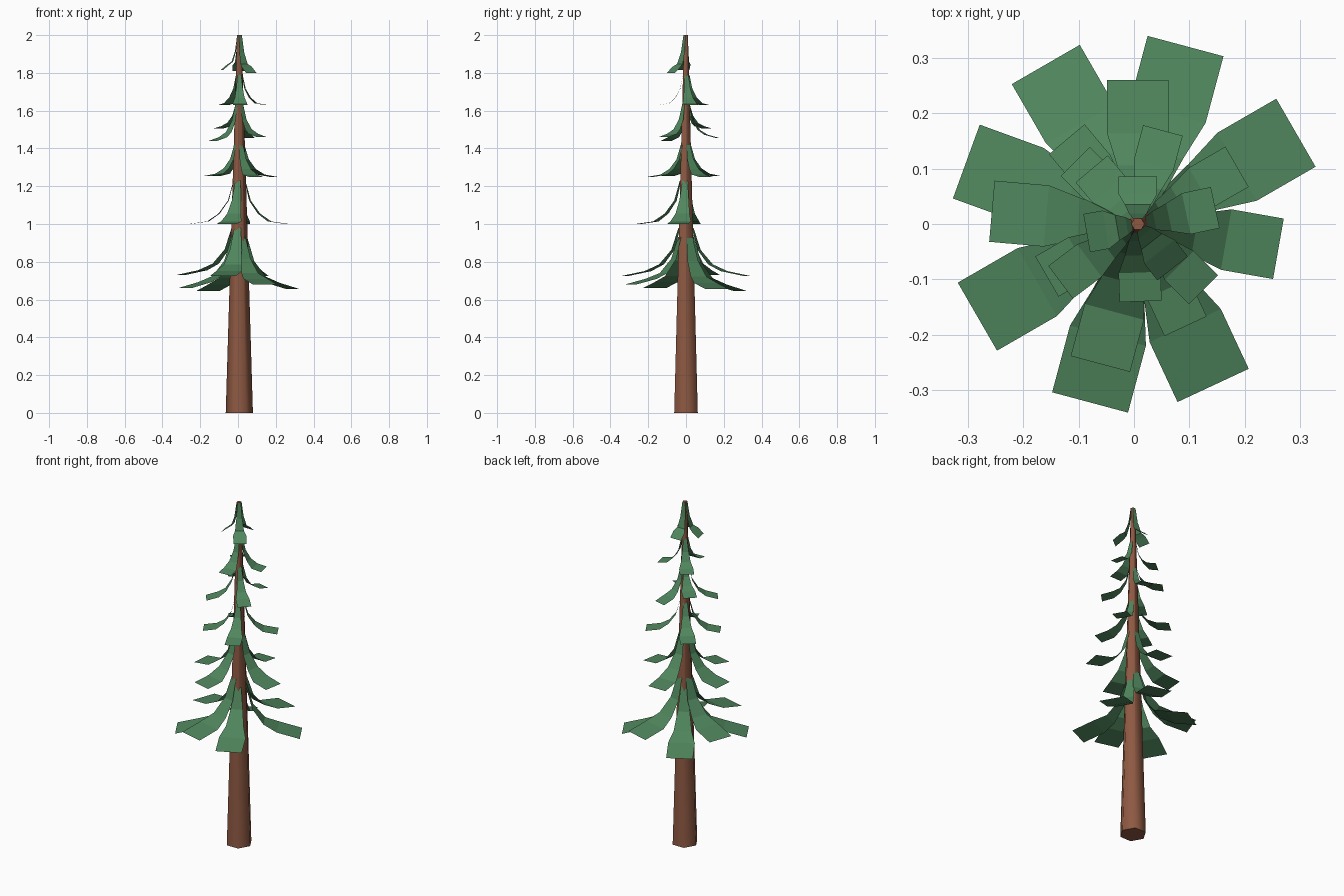
import bpy, bmesh
from math import cos, sin, pi, radians

if "Cube" in bpy.data.objects:
    bpy.data.objects.remove(bpy.data.objects["Cube"])

CX = 0.007  # trunk axis
R_BASE, R_TOP, HEIGHT = 0.072, 0.012, 2.0


def material(name, rgb):
    m = bpy.data.materials.new(name)
    m.diffuse_color = (*rgb, 1)
    m.use_nodes = True
    m.node_tree.nodes["Principled BSDF"].inputs["Base Color"].default_value = m.diffuse_color
    return m


def add_object(name, bm, mat):
    me = bpy.data.meshes.new(name)
    bm.to_mesh(me)
    bm.free()
    ob = bpy.data.objects.new(name, me)
    bpy.context.collection.objects.link(ob)
    me.materials.append(mat)
    return ob


bark = material("bark", (0.27, 0.10, 0.055))
needles = material("needles", (0.08, 0.24, 0.11))

# Trunk: tapered six-sided column with smooth sides
bm = bmesh.new()
rings = [[bm.verts.new((CX + r * cos(i * pi / 3), r * sin(i * pi / 3), z)) for i in range(6)]
         for r, z in ((R_BASE, 0), (R_TOP, HEIGHT))]
for i in range(6):
    j = (i + 1) % 6
    f = bm.faces.new((rings[0][i], rings[0][j], rings[1][j], rings[1][i]))
    f.smooth = True
bm.faces.new(rings[0][::-1])
bm.faces.new(rings[1])
trunk = add_object("trunk", bm, bark)
for e in trunk.data.edges:
    a, b = (trunk.data.vertices[v].co.z for v in e.vertices)
    e.use_edge_sharp = abs(a - b) < 1e-4


def branch(bm, angle, reach, z_top, z_tip, width, bend):
    """Drooping strip that flares outwards and widens towards the tip."""
    a = radians(angle)
    r0 = (R_BASE + (R_TOP - R_BASE) * z_top / HEIGHT) * 0.85
    profile = ((0, 0, 0.26), (0.12, 0.46, 0.46), (0.33, 0.76, 0.68),
               (0.58, bend, 1), (1, 1, 1))
    rows = []
    for t, drop, w in profile:
        r = r0 + (reach - r0) * t
        z = z_top + (z_tip - z_top) * drop
        rows.append([bm.verts.new((CX + r * cos(a) - s * sin(a), r * sin(a) + s * cos(a), z))
                     for s in (-w * width / 2, w * width / 2)])
    for p, q in zip(rows, rows[1:]):
        bm.faces.new((p[0], q[0], q[1], p[1]))


# Tiers: name, top z, tip width, bend drop, branches (angle, reach, tip z)
tiers = [
    ("tier_1", 0.93, 0.142, 0.88, ((30, 0.33, 0.655), (120, 0.333, 0.645),
                                   (210, 0.335, 0.66), (295, 0.322, 0.68))),
    ("tier_2", 0.98, 0.142, 0.90, ((75, 0.333, 0.725), (160, 0.33, 0.73), (255, 0.334, 0.725))),
    ("tier_3", 1.23, 0.111, 0.94, ((90, 0.26, 1.0), (175, 0.265, 1.0),
                                   (255, 0.262, 1.0), (350, 0.258, 1.0))),
    ("tier_4", 1.42, 0.084, 0.93, ((30, 0.207, 1.25), (130, 0.20, 1.255),
                                   (210, 0.19, 1.255), (295, 0.204, 1.25))),
    ("tier_5", 1.63, 0.074, 0.90, ((75, 0.175, 1.455), (135, 0.16, 1.505),
                                   (217, 0.175, 1.44), (315, 0.168, 1.46))),
    ("tier_6", 1.79, 0.076, 0.94, ((12, 0.143, 1.63), (130, 0.13, 1.63), (272, 0.14, 1.63))),
    ("tier_7", 2.0, 0.07, 0.84, ((90, 0.086, 1.81), (190, 0.094, 1.815), (308, 0.102, 1.8))),
]
for name, z_top, width, bend, branches in tiers:
    bm = bmesh.new()
    for angle, reach, z_tip in branches:
        branch(bm, angle, reach, z_top, z_tip, width, bend)
    add_object("needles_" + name, bm, needles)
